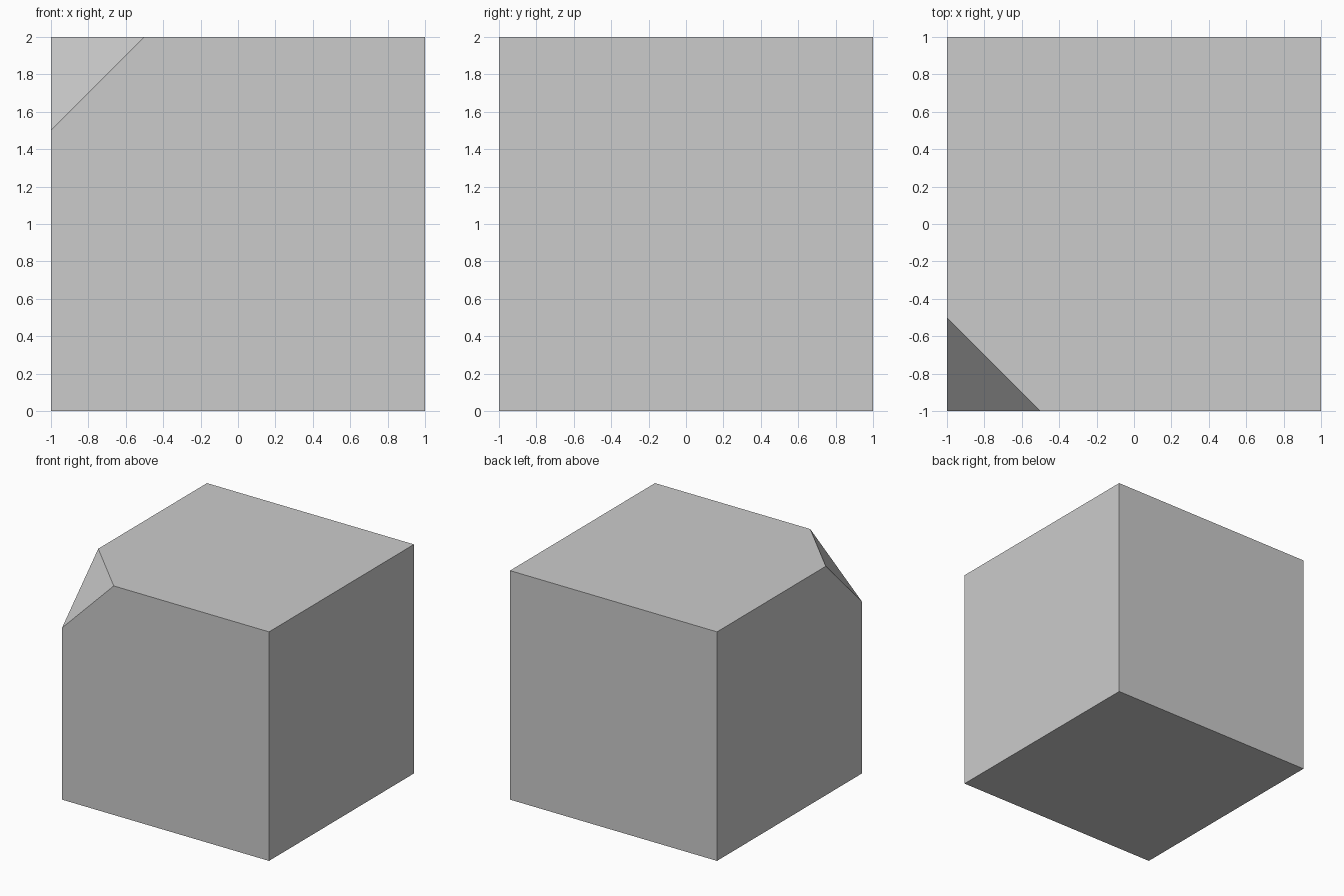
import bpy
import bmesh
from mathutils import Matrix, Vector

if "Cube" in bpy.data.objects:
    bpy.data.objects.remove(bpy.data.objects["Cube"])

# Cube standing on the ground
bm = bmesh.new()
bmesh.ops.create_cube(bm, size=2, matrix=Matrix.Translation((0, 0, 1)))

# Slice off the front-left top corner and cap the cut
cut = bmesh.ops.bisect_plane(
    bm, geom=bm.verts[:] + bm.edges[:] + bm.faces[:],
    plane_co=Vector((-1, -1, 1.5)), plane_no=Vector((-1, -1, 1)),
    clear_outer=True)
rim = [e for e in cut["geom_cut"] if isinstance(e, bmesh.types.BMEdge)]
bmesh.ops.contextual_create(bm, geom=rim)
bmesh.ops.recalc_face_normals(bm, faces=bm.faces[:])

mesh = bpy.data.meshes.new("cut_corner_cube")
bm.to_mesh(mesh)
bm.free()
cube = bpy.data.objects.new("cut_corner_cube", mesh)
bpy.context.collection.objects.link(cube)
